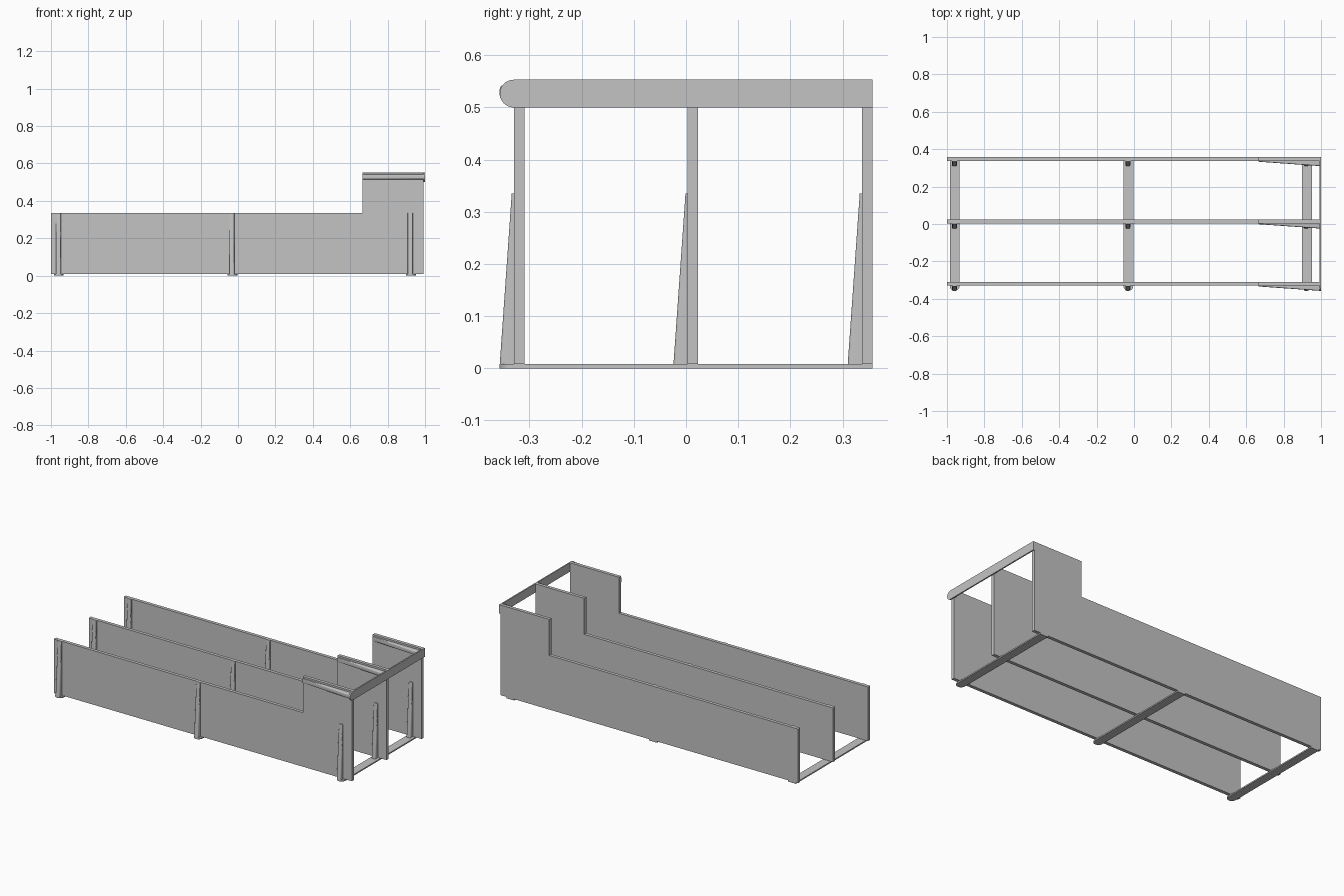
import bpy, bmesh
from math import sin, cos, pi

cube = bpy.data.objects.get("Cube")
if cube:
    bpy.data.objects.remove(cube)

grey = bpy.data.materials.new("plain grey")
grey.use_nodes = True
grey.diffuse_color = (0.55, 0.55, 0.55, 1)
grey.node_tree.nodes["Principled BSDF"].inputs["Base Color"].default_value = (0.55, 0.55, 0.55, 1)


def loft(name, start, end):
    """Closed solid between two matching outlines."""
    bm = bmesh.new()
    a = [bm.verts.new(p) for p in start]
    b = [bm.verts.new(p) for p in end]
    n = len(a)
    bm.faces.new(a)
    bm.faces.new(b[::-1])
    for i in range(n):
        j = (i + 1) % n
        bm.faces.new((a[i], b[i], b[j], a[j]))
    bmesh.ops.recalc_face_normals(bm, faces=bm.faces)
    mesh = bpy.data.meshes.new(name)
    bm.to_mesh(mesh)
    bm.free()
    mesh.materials.append(grey)
    obj = bpy.data.objects.new(name, mesh)
    bpy.context.collection.objects.link(obj)
    bpy.ops.object.select_all(action='DESELECT')
    obj.select_set(True)
    bpy.context.view_layer.objects.active = obj
    bpy.ops.object.shade_smooth_by_angle(angle=pi / 6)
    return obj


HALF_DEPTH = 0.357
THICK = 0.008
LOW, TOP = 0.335, 0.553
STEP_X, END_X = 0.665, 0.992


def bar_outline(width):
    """Flat bar outline (across, y) with a round front end and a square back."""
    r = width / 2
    arc = [(-r * cos(pi * i / 20), -HALF_DEPTH + r - r * sin(pi * i / 20)) for i in range(21)]
    return arc + [(r, HALF_DEPTH), (-r, HALF_DEPTH)]


def brace_section(depth, half=0.0135):
    """Brace outline (across, outward) with two rounded outer corners."""
    r = min(0.007, depth * 0.9)
    pts = [(-half, 0)]
    for side in (-1, 1):
        for i in range(5):
            t = pi / 8 * (i if side < 0 else 4 - i)
            pts.append((side * (half - r + r * cos(t)), -(depth - r + r * sin(t))))
    return pts + [(half, 0)]


# Stepped wall panels with tapered braces on their front faces
panel_outline = [(-1, THICK), (END_X, THICK), (END_X, TOP), (STEP_X, TOP), (STEP_X, LOW), (-1, LOW)]
wide, narrow = brace_section(0.027), brace_section(0.004)
for label, y in (("front", -0.33), ("middle", 0.003), ("back", 0.337)):
    loft(label + "_panel", [(x, y, z) for x, z in panel_outline],
         [(x, y + 0.02, z) for x, z in panel_outline])
    for place, bx in (("right", -0.96), ("centre", -0.033), ("left", 0.921)):
        loft(f"{label}_{place}_brace", [(bx + u, y + v, THICK) for u, v in wide],
             [(bx + u, y + v, LOW) for u, v in narrow])
    # Horizontal brace under the top edge of the raised end
    loft(label + "_top_brace", [(END_X, y + v, 0.529 + u) for u, v in wide],
         [(STEP_X, y + v, 0.529 + u) for u, v in narrow])

# Floor slats joining the panels
slat = bar_outline(0.052)
for place, sx in (("right", -0.959), ("centre", -0.03), ("left", 0.925)):
    loft(place + "_floor_slat", [(sx + u, v, 0) for u, v in slat],
         [(sx + u, v, THICK) for u, v in slat])

# Upright rail across the tall end
rail = bar_outline(0.053)
loft("end_rail", [(END_X, v, TOP - 0.0265 + u) for u, v in rail],
     [(1, v, TOP - 0.0265 + u) for u, v in rail])
